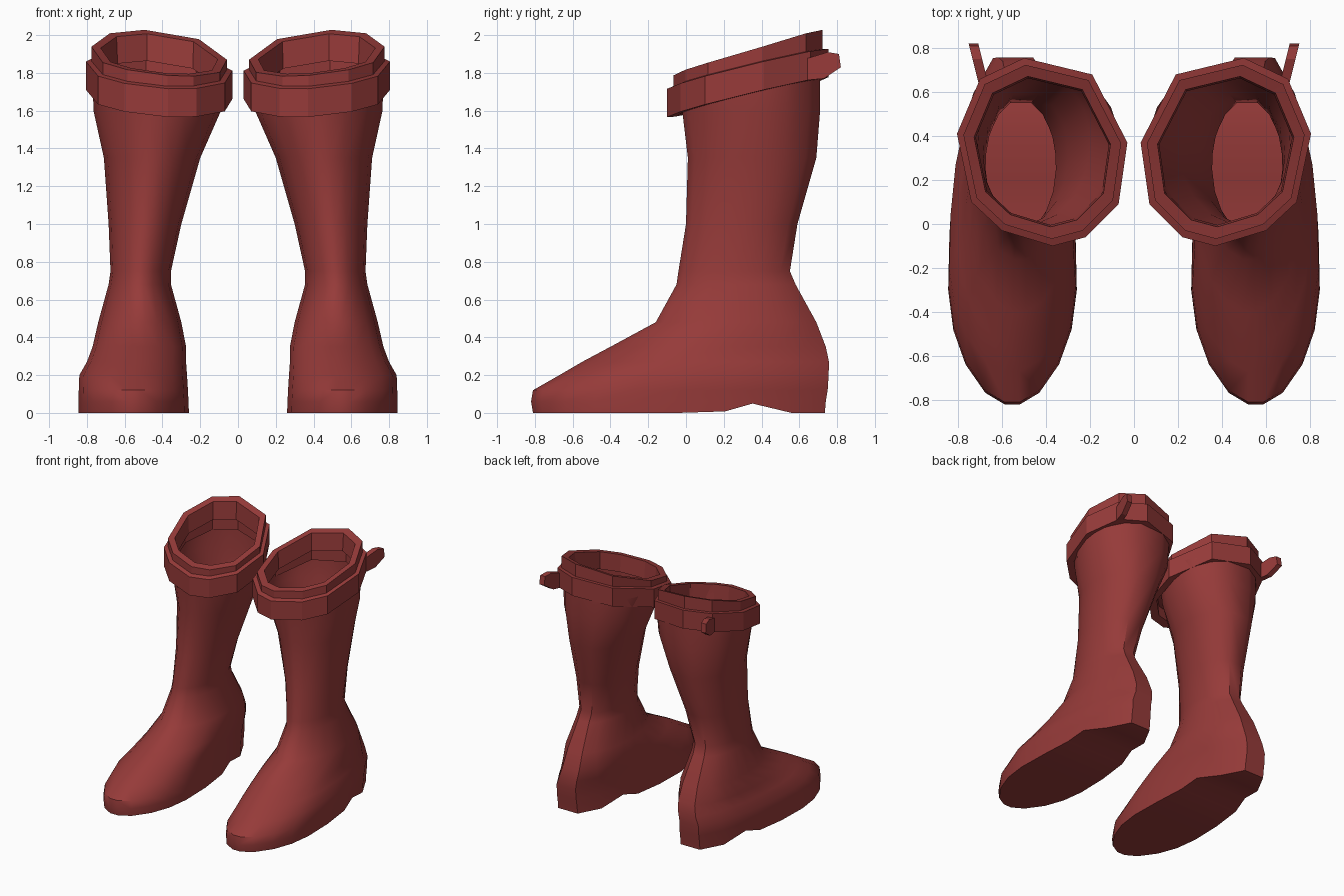
import bpy, bmesh, math

if "Cube" in bpy.data.objects:
    bpy.data.objects.remove(bpy.data.objects["Cube"])

red = bpy.data.materials.new("dark_red_leather")
red.diffuse_color = (0.305, 0.043, 0.041, 1)
red.use_nodes = True
red.node_tree.nodes["Principled BSDF"].inputs["Base Color"].default_value = red.diffuse_color


def make(name, verts, faces, angle):
    """Mesh object for one side, mirrored to make the pair."""
    me = bpy.data.meshes.new(name)
    me.from_pydata(verts, [], faces)
    bm = bmesh.new()
    bm.from_mesh(me)
    bmesh.ops.recalc_face_normals(bm, faces=bm.faces)
    bm.to_mesh(me)
    bm.free()
    me.materials.append(red)
    ob = bpy.data.objects.new(name, me)
    bpy.context.collection.objects.link(ob)
    ob.modifiers.new("pair", 'MIRROR').use_mirror_merge = False
    bpy.ops.object.select_all(action='DESELECT')
    ob.select_set(True)
    bpy.context.view_layer.objects.active = ob
    bpy.ops.object.shade_smooth_by_angle(angle=math.radians(angle))
    return ob


def bridge(rings, n, closed=False):
    """Quads between consecutive rings of n points."""
    last = rings if closed else rings - 1
    return [(r * n + i, r * n + (i + 1) % n,
             (r + 1) % rings * n + (i + 1) % n, (r + 1) % rings * n + i)
            for r in range(last) for i in range(n)]


# Boot: half outline (length fraction, width fraction) from toe to heel
half = [(-1, .12), (-.9, .42), (-.65, .73), (-.35, .92), (0, 1),
        (.25, .98), (.49, .9), (.63, .8), (.83, .62), (1, .3)]
# Levels: z, toe y, widest y, heel y, inner x, outer x
levels = [(0, -.81, -.3, .735, .26, .845),
          (.06, -.82, -.3, .74, .262, .845),
          (.12, -.81, -.28, .75, .265, .843),
          (.20, -.67, -.2, .755, .27, .84),
          (.27, -.55, -.1, .757, .275, .80),
          (.35, -.40, .05, .74, .275, .77),
          (.48, -.16, .25, .69, .30, .74),
          (.68, -.05, .25, .58, .355, .685),
          (.75, -.04, .25, .55, .355, .675),
          (1.0, 0, .3, .59, .30, .685),
          (1.35, .01, .35, .69, .20, .71),
          (1.6, -.02, .36, .71, .09, .765),
          (1.78, -.03, .36, .71, .07, .77)]
n = 2 * len(half)
verts = []
for z, y0, yw, y1, x0, x1 in levels:
    side = [(w, yw + s * ((y1 - yw) if s > 0 else (yw - y0))) for s, w in half]
    ring = side + [(-w, y) for w, y in reversed(side)]
    for w, y in ring:
        arch = .05 * max(0, 1 - abs(y - .35) / .17) if z < .1 else 0
        verts.append(((x0 + x1) / 2 + w * (x1 - x0) / 2, y, max(z, arch + z * .2)))
faces = bridge(len(levels), n)
# Sole strips with the raised arch in front of the heel
faces += [(i, i + 1, n - 2 - i, n - 1 - i) for i in range(len(half) - 1)]
make("boot", verts, faces, 40)

# Collar outline shared by the strap and the rim
outline = [(.03, .37), (.07, .09), (.22, -.06), (.37, -.10), (.60, -.03),
           (.74, .10), (.805, .41), (.70, .66), (.50, .755), (.19, .68)]
cx, cy = .415, .335


def collar(name, profile, height):
    """Closed band: profile is (outline scale, z offset) points."""
    vs = []
    for k, dz in profile:
        for x, y in outline:
            px, py = cx + (x - cx) * k, cy + (y - cy) * k
            vs.append((px, py, height(px, py) + dz))
    return make(name, vs, bridge(len(profile), len(outline), True), 25)


# Strap around the shaft, sloping up to the back
collar("strap", [(1, 0), (1, .15), (.86, .16), (.86, 0)],
       lambda x, y: 1.56 + .24 * (y + .1) + .05 * (x - .25))

# Thick rim above the strap
collar("rim", [(.925, -.12), (.925, 0), (.80, 0), (.78, -.14)],
       lambda x, y: 1.79 + .2 * (y + .06) + .12 * (y + .06) ** 2 + .08 * (x - .4))

# Pull tab on the outer back
tab = [(.62, 1.76), (.73, 1.77), (.82, 1.83), (.81, 1.90), (.75, 1.91), (.62, 1.87)]
m = len(tab)
tv = [(.675 + .25 * (y - .64) + dx, y, z) for dx in (-.012, .032) for y, z in tab]
make("pull_tab", tv, bridge(2, m) + [tuple(range(m)), tuple(range(m, 2 * m))], 25)
